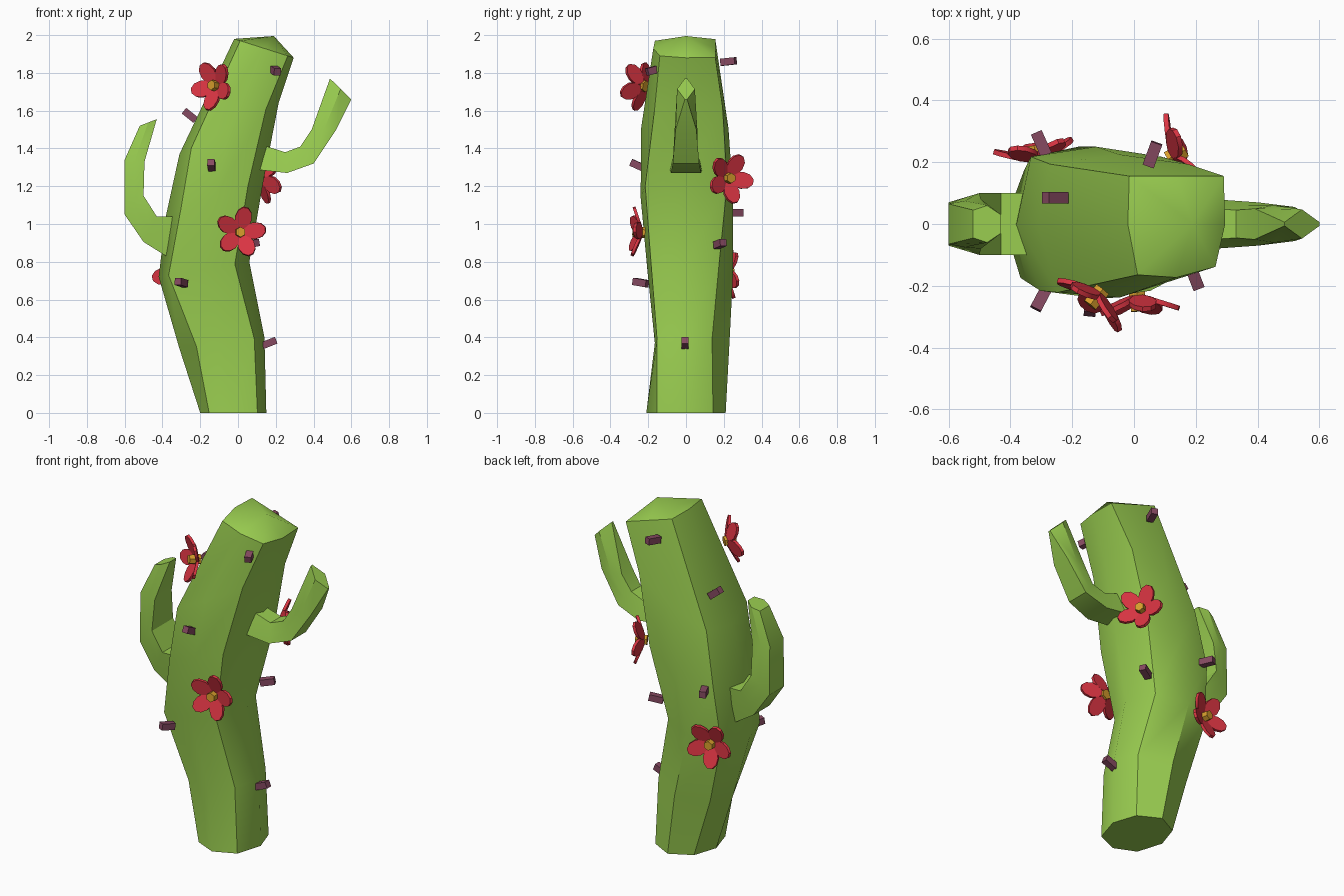
import bpy, bmesh, math
from mathutils import Vector, Matrix

cube = bpy.data.objects.get("Cube")
if cube:
    bpy.data.objects.remove(cube, do_unlink=True)


def material(name, rgb):
    m = bpy.data.materials.new(name)
    m.use_nodes = True
    m.diffuse_color = (*rgb, 1)
    m.node_tree.nodes["Principled BSDF"].inputs["Base Color"].default_value = (*rgb, 1)
    return m


GREEN = material("cactus green", (0.32, 0.61, 0.08))
RED = material("petal red", (0.70, 0.035, 0.055))
YELLOW = material("flower yellow", (0.68, 0.34, 0.025))
PURPLE = material("spine purple", (0.24, 0.068, 0.12))


def finish(name, bm, mat, angle=None, matrix=None):
    bmesh.ops.recalc_face_normals(bm, faces=bm.faces)
    mesh = bpy.data.meshes.new(name)
    bm.to_mesh(mesh)
    bm.free()
    mesh.materials.append(mat)
    ob = bpy.data.objects.new(name, mesh)
    bpy.context.collection.objects.link(ob)
    if matrix:
        ob.matrix_world = matrix
    if angle:
        bpy.ops.object.select_all(action='DESELECT')
        ob.select_set(True)
        bpy.context.view_layer.objects.active = ob
        bpy.ops.object.shade_smooth_by_angle(angle=math.radians(angle))
    return ob


def loft(rings, tip=None):
    """Skin a list of point rings and close both ends, optionally to a tip."""
    bm = bmesh.new()
    rows = [[bm.verts.new(p) for p in ring] for ring in rings]
    n = len(rows[0])
    for a, b in zip(rows, rows[1:]):
        for i in range(n):
            j = (i + 1) % n
            bm.faces.new((a[i], a[j], b[j], b[i]))
    bm.faces.new(rows[0][::-1])
    if tip:
        t = bm.verts.new(tip)
        for i in range(n):
            bm.faces.new((rows[-1][i], rows[-1][(i + 1) % n], t))
    else:
        bm.faces.new(rows[-1])
    return bm


def facing(pos, normal):
    """Matrix with local z along the normal and local y near vertical."""
    z = Vector(normal).normalized()
    x = Vector((0, 0, 1)).cross(z).normalized()
    y = z.cross(x)
    return Matrix.Translation(pos) @ Matrix((x, y, z)).transposed().to_4x4()


# Trunk: tilted eight-sided rings given as left end, right end, front and back depth,
# then how far the front -x, front +x and back corners reach towards a full rectangle
def trunk_ring(left, right, front, back, fl, fr, bc):
    ring = []
    for u, v in ((1, 0), bc, (0, 1), (-bc[0], bc[1]),
                 (-1, 0), (-fl[0], -fl[1]), (0, -1), (fr[0], -fr[1])):
        x, z = Vector(left).lerp(Vector(right), (u + 1) / 2)
        ring.append((x, v * back if v > 0 else -v * front, z))
    return ring


trunk = loft([trunk_ring(*r) for r in (
    ((-0.20, 0), (0.15, 0), -0.21, 0.21, (0.73, 0.73), (0.73, 0.73), (0.73, 0.68)),
    ((-0.31, 0.34), (0.14, 0.40), -0.165, 0.23, (0.60, 0.93), (0.76, 0.93), (0.76, 0.60)),
    ((-0.42, 0.72), (0.06, 0.80), -0.205, 0.25, (0.78, 0.85), (0.68, 0.90), (0.73, 0.70)),
    ((-0.38, 1.05), (0.135, 1.23), -0.24, 0.25, (0.70, 0.90), (0.68, 0.90), (0.82, 0.87)),
    ((-0.31, 1.37), (0.215, 1.64), -0.238, 0.225, (0.76, 0.93), (0.74, 0.70), (0.85, 0.86)),
    ((-0.02, 1.98), (0.295, 1.88), -0.173, 0.155, (0.80, 0.95), (0.80, 0.80), (0.97, 1)))],
    tip=(0.19, 0, 1.995))
finish("trunk", trunk, GREEN, 42)


# Arms: six-sided sections (inner x, inner z, outer x, outer z, inner/mid/outer half width)
def arm(name, sections):
    rings = []
    for ix, iz, ox, oz, wi, wm, wo in sections:
        mx, mz = (ix + ox) / 2, (iz + oz) / 2
        rings.append([(ix, wi, iz), (mx, wm, mz), (ox, wo, oz),
                      (ox, -wo, oz), (mx, -wm, mz), (ix, -wi, iz)])
    finish(name, loft(rings), GREEN, 30)


arm("left_arm", (
    (0.06, 1.44, 0.08, 1.29, 0.05, 0.07, 0.085),
    (0.25, 1.38, 0.26, 1.27, 0.05, 0.065, 0.08),
    (0.33, 1.41, 0.40, 1.32, 0.045, 0.06, 0.07),
    (0.39, 1.50, 0.52, 1.50, 0.05, 0.06, 0.055),
    (0.487, 1.77, 0.60, 1.66, 0.006, 0.047, 0.006)))
arm("right_arm", (
    (-0.28, 1.04, -0.30, 0.78, 0.10, 0.09, 0.075),
    (-0.43, 1.04, -0.50, 0.905, 0.10, 0.09, 0.075),
    (-0.50, 1.15, -0.60, 1.05, 0.10, 0.085, 0.07),
    (-0.495, 1.33, -0.60, 1.34, 0.08, 0.075, 0.065),
    (-0.43, 1.555, -0.52, 1.52, 0.03, 0.06, 0.045)))


# Flowers: five cupped oval petals around a raised six-sided heart
def flower(name, pos, normal, phase):
    bm = bmesh.new()
    for i in range(5):
        turn = Matrix.Rotation(math.radians(phase + 72 * i), 4, 'Z')
        cup = Matrix.Rotation(math.radians(-22), 4, 'Y')
        bmesh.ops.create_cone(
            bm, cap_ends=True, segments=10, radius1=1, radius2=1, depth=0.016,
            matrix=turn @ cup @ Matrix.Translation((0.083, 0, 0))
            @ Matrix.Diagonal((0.063, 0.045, 1, 1)))
    place = facing(pos, normal)
    finish(name + "_petals", bm, RED, 40, place)
    bm = bmesh.new()
    bmesh.ops.create_cone(bm, cap_ends=True, segments=6, radius1=0.03, radius2=0.027,
                          depth=0.065, matrix=Matrix.Translation((0, 0, 0.02)))
    finish(name + "_heart", bm, YELLOW, None, place)


flower("upper_front_flower", (-0.11, -0.222, 1.73), (-0.6, -0.75, 0.1), 50)
flower("lower_front_flower", (0.01, -0.23, 0.955), (0.08, -1, 0.05), 6)
flower("side_flower", (0.12, 0.215, 1.243), (0.87, 0.48, 0), 63)
flower("back_flower", (-0.315, 0.202, 0.74), (-0.16, 0.98, 0), 60)

# Spines: short square pegs pointing out of the trunk
spines = (
    ((0.195, -0.17, 1.815), (0.35, -0.9, -0.25)),
    ((-0.255, 0.085, 1.575), (-1, 0, 0.8)),
    ((-0.14, -0.255, 1.31), (-0.1, -1, 0.45)),
    ((-0.30, -0.24, 0.69), (-0.45, -0.85, 0.15)),
    ((0.165, -0.005, 0.37), (1, 0, 0.4)),
    ((0.06, 0.225, 1.86), (0.35, 0.95, 0.1)),
    ((-0.30, 0.26, 1.06), (-0.4, 0.9, 0)),
    ((0.07, 0.18, 0.895), (0.9, 0.45, 0.2)))
for i, (pos, direction) in enumerate(spines):
    bm = bmesh.new()
    bmesh.ops.create_cube(bm, size=1, matrix=Matrix.Diagonal((0.038, 0.038, 0.08, 1)))
    finish(f"spine_{i + 1}", bm, PURPLE, None, facing(pos, direction))
